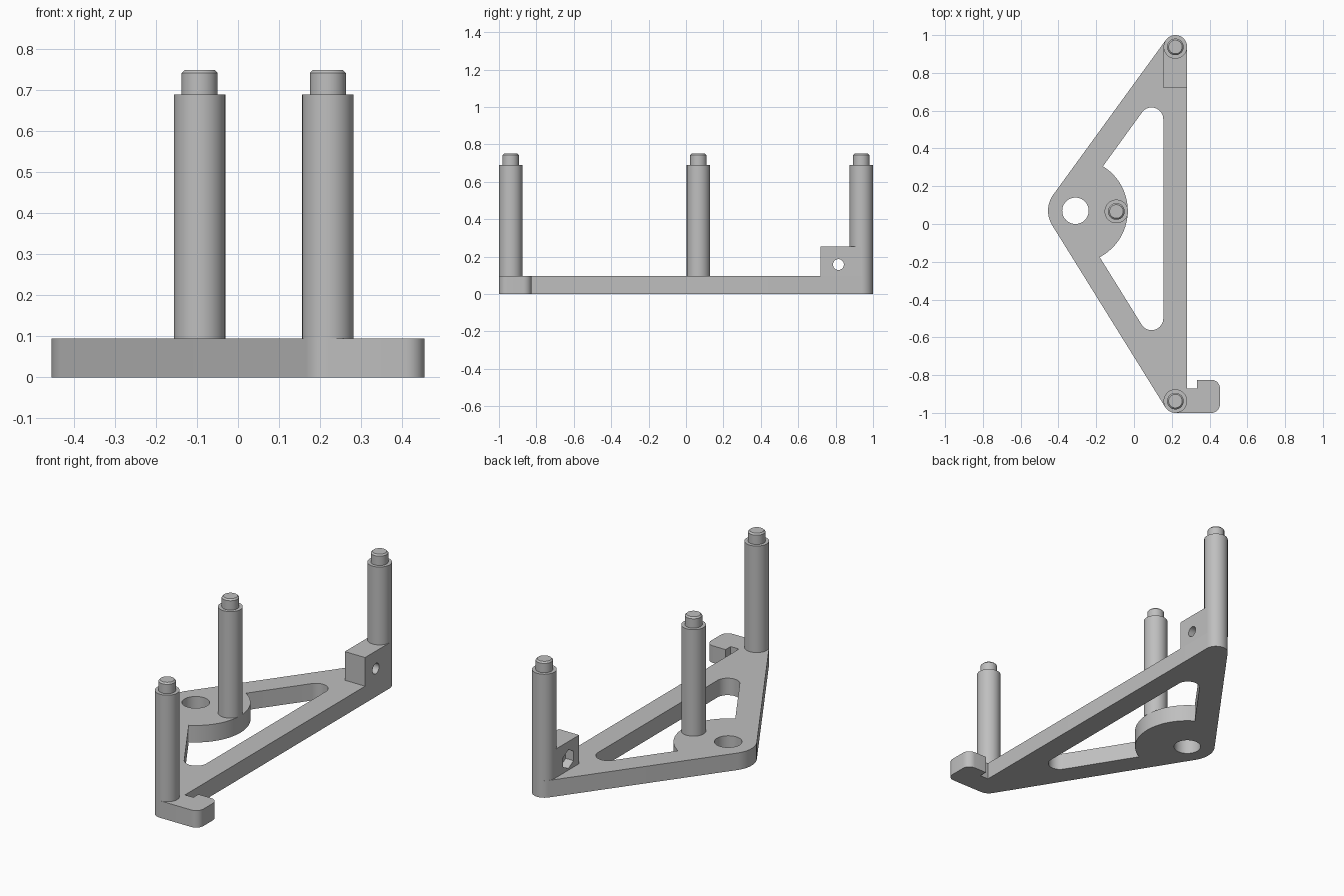
import bpy, bmesh
from math import cos, sin, radians, pi
from mathutils import Matrix, Vector

cube = bpy.data.objects.get("Cube")
if cube:
    bpy.data.objects.remove(cube)

grey = bpy.data.materials.new("light_grey")
grey.use_nodes = True
grey.diffuse_color = (0.52, 0.52, 0.52, 1)
grey.node_tree.nodes["Principled BSDF"].inputs["Base Color"].default_value = grey.diffuse_color

PLATE_TOP, POST_TOP, PIN_TOP = 0.095, 0.69, 0.75
POST_R = 0.0625
BACK, FRONT = (0.219, 0.9375), (0.219, -0.9375)   # end post centres
PIVOT = (-0.31, 0.07)                             # round hole centre
UP, DOWN = 144, 212                               # directions of the slanted edge normals


def arc(centre, radius, start, end, steps=16):
    angles = [radians(start + (end - start) * i / steps) for i in range(steps + 1)]
    return [(centre[0] + radius * cos(a), centre[1] + radius * sin(a)) for a in angles]


def add_object(name, bm):
    mesh = bpy.data.meshes.new(name)
    bmesh.ops.recalc_face_normals(bm, faces=bm.faces)
    bm.to_mesh(mesh)
    bm.free()
    obj = bpy.data.objects.new(name, mesh)
    bpy.context.collection.objects.link(obj)
    mesh.materials.append(grey)
    return obj


def select_only(obj):
    bpy.ops.object.select_all(action='DESELECT')
    obj.select_set(True)
    bpy.context.view_layer.objects.active = obj


def smooth(obj):
    select_only(obj)
    bpy.ops.object.shade_smooth_by_angle(angle=radians(30))


# Base plate: outline with hook, window around the disc, and round hole
outline = (arc(BACK, POST_R, 0, UP) + arc(PIVOT, 0.145, UP, DOWN)
           + arc(FRONT, POST_R, DOWN, 270)
           + arc((0.41, -0.955), 0.045, 270, 360, 8)
           + arc((0.41, -0.87), 0.045, 0, 90, 8)
           + [(0.333, -0.825), (0.333, -0.87), (0.2815, -0.87)])
window = (arc((0.093, 0.555), 0.062, 0, UP) + arc(PIVOT, 0.277, 58.3, -62.4, 32)
          + arc((0.093, -0.5), 0.062, DOWN, 360))
hole = arc(PIVOT, 0.07, 0, 352.5, 47)

curve = bpy.data.curves.new("base_plate", 'CURVE')
curve.dimensions = '2D'
curve.fill_mode = 'BOTH'
curve.extrude = PLATE_TOP / 2
for loop in (outline, window, hole):
    spline = curve.splines.new('POLY')
    spline.points.add(len(loop) - 1)
    for point, (x, y) in zip(spline.points, loop):
        point.co = (x, y, 0, 1)
    spline.use_cyclic_u = True
curve.materials.append(grey)
plate = bpy.data.objects.new("base_plate", curve)
plate.location.z = PLATE_TOP / 2
bpy.context.collection.objects.link(plate)
select_only(plate)
bpy.ops.object.convert(target='MESH')
plate = bpy.context.view_layer.objects.active
bm = bmesh.new()
bm.from_mesh(plate.data)
bmesh.ops.remove_doubles(bm, verts=bm.verts, dist=0.0001)
bmesh.ops.recalc_face_normals(bm, faces=bm.faces)
bm.to_mesh(plate.data)
bm.free()
smooth(plate)

# Posts: stepped, chamfered profile turned around the vertical axis
profile = [(0, PLATE_TOP), (POST_R, PLATE_TOP), (POST_R, POST_TOP), (0.044, POST_TOP),
           (0.044, PIN_TOP - 0.008), (0.036, PIN_TOP), (0, PIN_TOP)]
for name, (x, y) in (("back_post", BACK), ("front_post", FRONT), ("middle_post", (-0.0935, 0.0665))):
    bm = bmesh.new()
    verts = [bm.verts.new((r, 0, z)) for r, z in profile]
    edges = [bm.edges.new(pair) for pair in zip(verts, verts[1:])]
    bmesh.ops.spin(bm, geom=verts + edges, axis=(0, 0, 1), cent=(0, 0, 0),
                   angle=2 * pi, steps=48)
    bmesh.ops.remove_doubles(bm, verts=bm.verts, dist=0.0001)
    post = add_object(name, bm)
    post.location = (x, y, 0)
    smooth(post)

# Nut block beside the back post
low, high = Vector((0.1565, 0.72, PLATE_TOP)), Vector((0.2815, BACK[1], 0.255))
bm = bmesh.new()
bmesh.ops.create_cube(bm, size=1, matrix=Matrix.Translation((low + high) / 2)
                      @ Matrix.Diagonal((*(high - low), 1)))
block = add_object("nut_block", bm)

# Screw hole through the block and hexagonal nut pocket on its inner side
for name, sides, radius, x, length in (("screw_hole_cutter", 32, 0.029, 0.22, 0.3),
                                       ("nut_pocket_cutter", 6, 0.053, 0.155, 0.1)):
    bm = bmesh.new()
    bmesh.ops.create_cone(bm, cap_ends=True, segments=sides, radius1=radius, radius2=radius,
                          depth=length, matrix=Matrix.Translation((x, 0.815, 0.157))
                          @ Matrix.Rotation(pi / 2, 4, 'Y') @ Matrix.Rotation(0, 4, 'Z')
                          @ Matrix.Rotation(pi / 2 if sides == 6 else 0, 4, 'Z'))
    cutter = add_object(name, bm)
    cutter.hide_render = True
    select_only(block)
    cut = block.modifiers.new(name, 'BOOLEAN')
    cut.operation = 'DIFFERENCE'
    cut.solver = 'EXACT'
    cut.object = cutter
    bpy.ops.object.modifier_apply(modifier=cut.name)
    bpy.data.objects.remove(cutter)
smooth(block)
